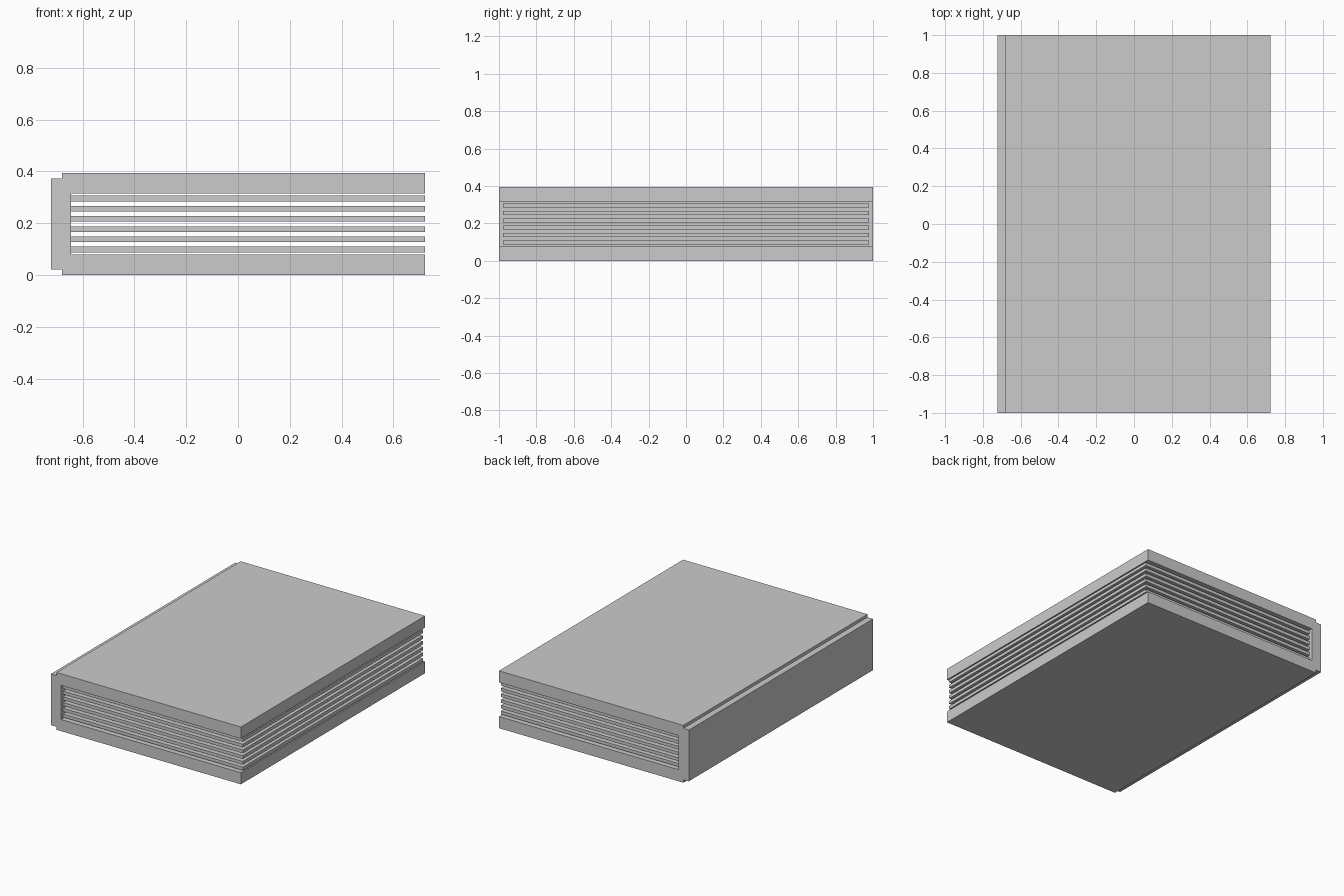
import bpy, bmesh

if "Cube" in bpy.data.objects:
    bpy.data.objects.remove(bpy.data.objects["Cube"])

Z_MID = 0.197   # half of total thickness
X_MAX = 0.722


def extrude_profile(name, half_profile, half_depth):
    """Mirror an upper (x, height above middle) profile downwards and extrude along y."""
    pts = half_profile + [(x, -h) for x, h in reversed(half_profile)]
    bm = bmesh.new()
    face = bm.faces.new([bm.verts.new((x, -half_depth, Z_MID + h)) for x, h in pts])
    ext = bmesh.ops.extrude_face_region(bm, geom=[face])
    moved = [v for v in ext["geom"] if isinstance(v, bmesh.types.BMVert)]
    bmesh.ops.translate(bm, verts=moved, vec=(0, 2 * half_depth, 0))
    bmesh.ops.recalc_face_normals(bm, faces=bm.faces)
    mesh = bpy.data.meshes.new(name)
    bm.to_mesh(mesh)
    bm.free()
    obj = bpy.data.objects.new(name, mesh)
    bpy.context.collection.objects.link(obj)
    return obj


# Cover: both boards and the stepped spine as one C-shaped section
extrude_profile("cover", [
    (-0.722, 0.176), (-0.68, 0.176), (-0.68, 0.197), (X_MAX, 0.197),
    (X_MAX, 0.117), (-0.645, 0.117)], 1.0)

# Pages: six thin slabs, evenly spaced between the boards
for i in range(6):
    page = extrude_profile(f"page_{i + 1}", [(-0.645, 0.011), (X_MAX, 0.011)], 0.978)
    page.location.z = (i - 2.5) * 0.0394
